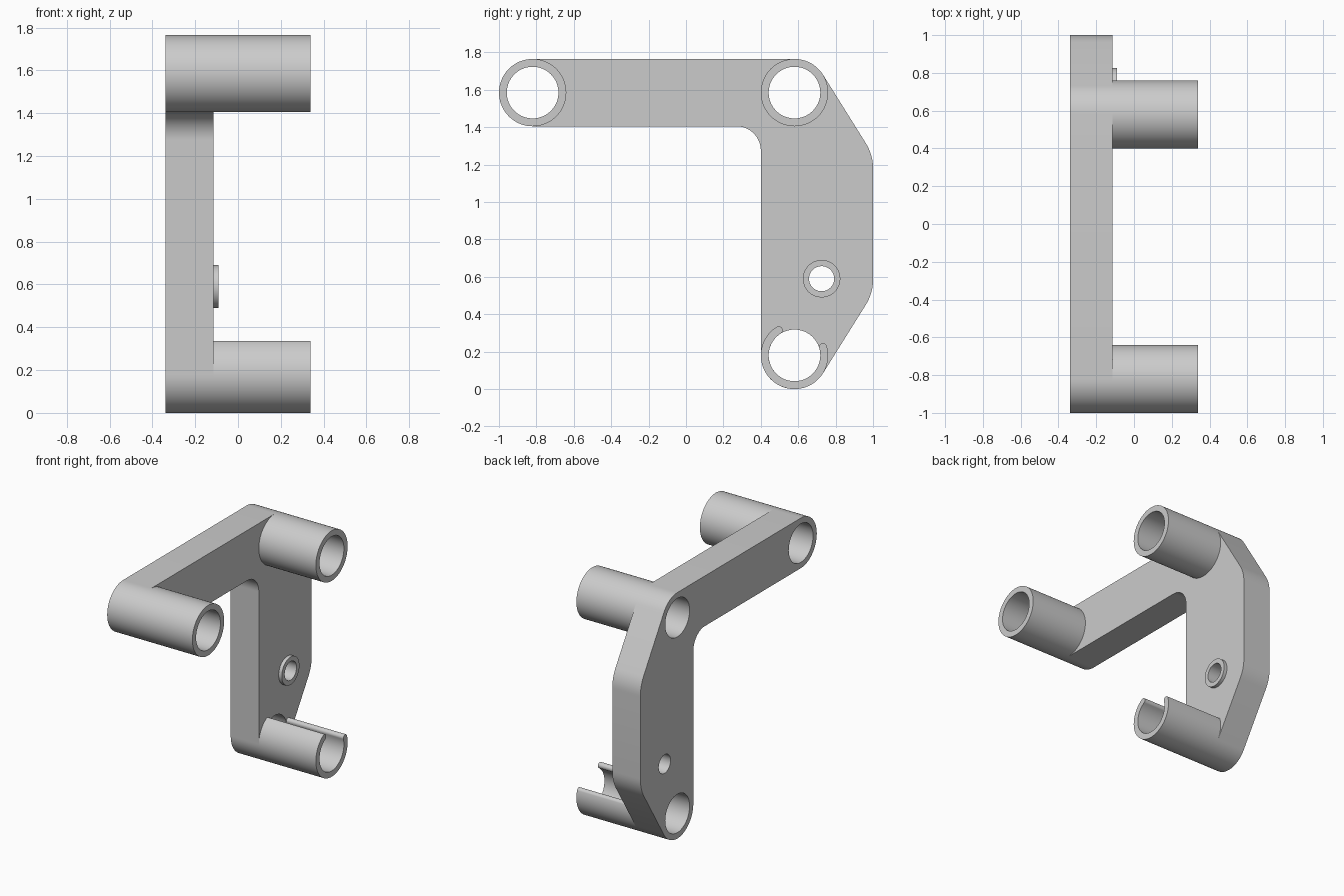
import bpy
import bmesh
from math import cos, sin, radians

if "Cube" in bpy.data.objects:
    bpy.data.objects.remove(bpy.data.objects["Cube"], do_unlink=True)

GREY = (0.6, 0.6, 0.6, 1)
metal = bpy.data.materials.new("light grey")
metal.use_nodes = True
metal.diffuse_color = GREY
metal.node_tree.nodes["Principled BSDF"].inputs["Base Color"].default_value = GREY

# Shared dimensions: pivots are (y, z)
FRONT, TOP, BOTTOM, PIN = (-0.82, 1.585), (0.58, 1.585), (0.58, 0.18), (0.725, 0.59)
OUTER, BORE, PIN_BORE = 0.18, 0.138, 0.067
SIDE, PLATE_FACE = 0.338, -0.115


def arc(centre, r, a0, a1):
    """Points along an arc in the yz plane, angles in degrees."""
    n = max(6, round(abs(a1 - a0) / 5))
    angles = [radians(a0 + (a1 - a0) * i / n) for i in range(n + 1)]
    return [(centre[0] + r * cos(a), centre[1] + r * sin(a)) for a in angles]


def circle(centre, r):
    return arc(centre, r, 0, 360)[:-1]


def extrude_loops(name, loops, x0, x1):
    """Fill an outline with its holes and extrude it along x."""
    bm = bmesh.new()
    for loop in loops:
        verts = [bm.verts.new((x0, y, z)) for y, z in loop]
        for a, b in zip(verts, verts[1:] + verts[:1]):
            bm.edges.new((a, b))
    bmesh.ops.triangle_fill(bm, edges=bm.edges[:], use_beauty=True)
    grown = bmesh.ops.extrude_face_region(bm, geom=bm.faces[:], use_keep_orig=True)
    moved = [g for g in grown["geom"] if isinstance(g, bmesh.types.BMVert)]
    bmesh.ops.translate(bm, verts=moved, vec=(x1 - x0, 0, 0))
    bmesh.ops.recalc_face_normals(bm, faces=bm.faces[:])
    mesh = bpy.data.meshes.new(name)
    bm.to_mesh(mesh)
    bm.free()
    mesh.materials.append(metal)
    obj = bpy.data.objects.new(name, mesh)
    bpy.context.collection.objects.link(obj)
    bpy.ops.object.select_all(action="DESELECT")
    obj.select_set(True)
    bpy.context.view_layer.objects.active = obj
    bpy.ops.object.shade_smooth_by_angle(angle=radians(30))
    return obj


# Angled bracket plate with four through holes
SLOPE = 32
outline = (arc(FRONT, OUTER, 90, 270)
           + arc((0.27, 1.275), 0.13, 90, 0)
           + arc(BOTTOM, OUTER, 180, 360 - SLOPE)
           + arc((0.75, 0.584), 0.25, -SLOPE, 0)
           + arc((0.75, 1.181), 0.25, 0, SLOPE)
           + arc(TOP, OUTER, SLOPE, 90))
holes = [circle(p, BORE) for p in (FRONT, TOP, BOTTOM)] + [circle(PIN, PIN_BORE)]
extrude_loops("bracket_plate", [outline] + holes, -SIDE, PLATE_FACE)

# Full sleeves at the two upper pivots
for name, pivot in (("front_sleeve", FRONT), ("upper_sleeve", TOP)):
    extrude_loops(name, [circle(pivot, OUTER), circle(pivot, BORE)], PLATE_FACE, SIDE)

# Low collar around the small hole
extrude_loops("pin_collar", [circle(PIN, 0.1), circle(PIN, PIN_BORE)], PLATE_FACE, -0.09)

# Open clip sleeve with rounded lips
START, END = 122, 376
mid, lip = (OUTER + BORE) / 2, (OUTER - BORE) / 2


def lip_centre(angle):
    return arc(BOTTOM, mid, angle, angle)[0]


clip = (arc(BOTTOM, OUTER, START, END)
        + arc(lip_centre(END), lip, END, END + 180)[1:-1]
        + arc(BOTTOM, BORE, END, START)
        + arc(lip_centre(START), lip, START - 180, START)[1:-1])
extrude_loops("clip_sleeve", [clip], PLATE_FACE, SIDE)
